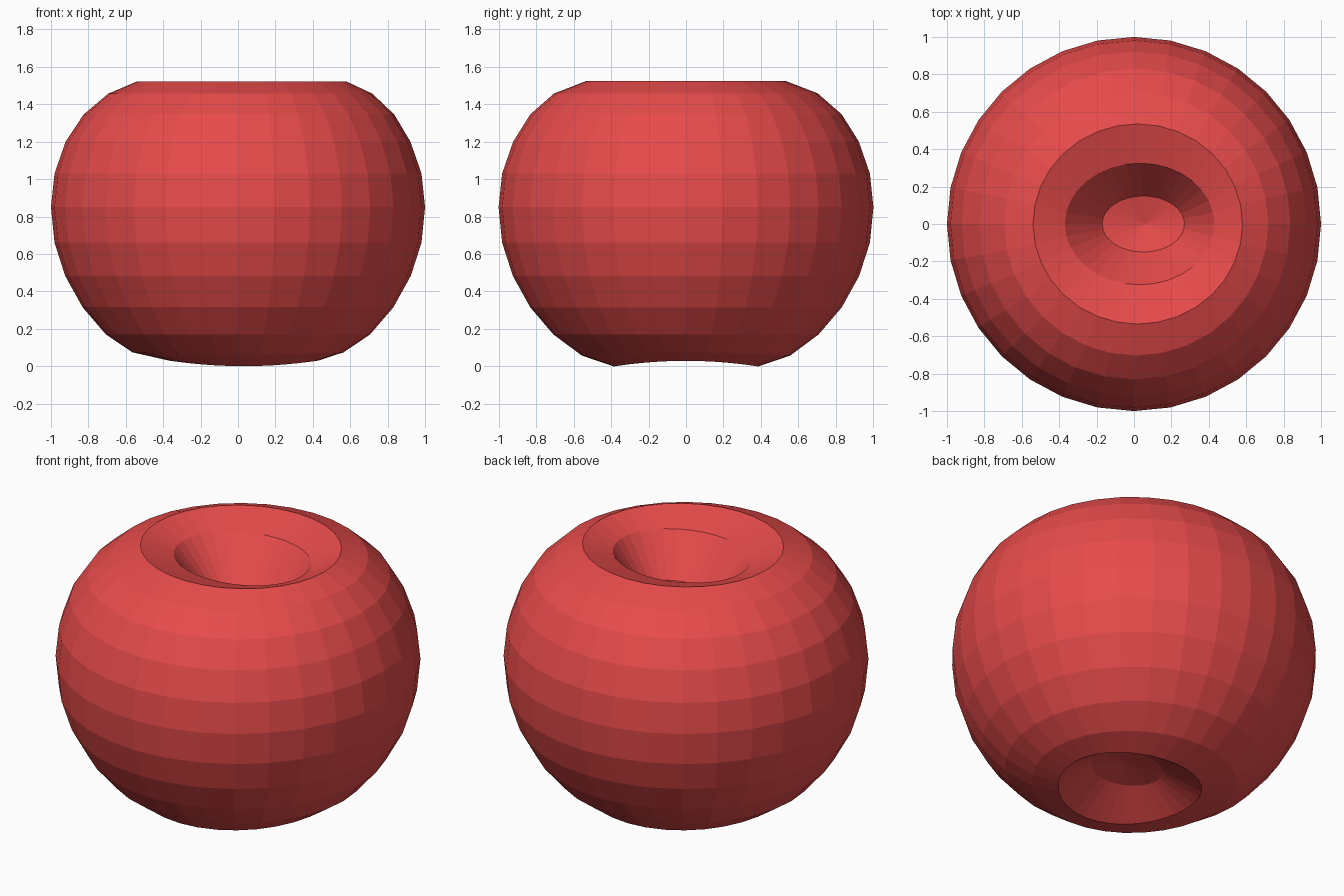
import bpy, bmesh
from math import sin, cos, pi

if "Cube" in bpy.data.objects:
    bpy.data.objects.remove(bpy.data.objects["Cube"])

SEG = 32
# each ring: centre x, radius x, radius y, height, saddle height
RINGS = [
    # bottom dimple
    (0.05, 0.21, 0.17, 0.13, 0.0),
    (0.03, 0.40, 0.385, 0.015, 0.015),
    # outer body
    (0.0, 0.565, 0.556, 0.066, 0.008),
    (0.0, 0.707, 0.707, 0.17, 0.0),
    (0.0, 0.831, 0.831, 0.315, 0.0),
    (0.0, 0.924, 0.924, 0.483, 0.0),
    (0.0, 0.981, 0.981, 0.66, 0.0),
    (0.0, 1.0, 1.0, 0.85, 0.0),
    (0.0, 0.981, 0.981, 1.03, 0.0),
    (0.0, 0.922, 0.922, 1.20, 0.0),
    (0.005, 0.831, 0.831, 1.345, 0.0),
    (0.012, 0.706, 0.703, 1.457, 0.0),
    (0.02, 0.56, 0.535, 1.522, 0.0),
    # top dimple
    (0.03, 0.40, 0.325, 1.455, 0.0),
    (0.05, 0.22, 0.15, 1.22, 0.0),
]

bm = bmesh.new()
rings = []
for cx, rx, ry, z, s in RINGS:
    ring = []
    for i in range(SEG):
        a = 2 * pi * i / SEG
        ring.append(bm.verts.new((cx + rx * cos(a), ry * sin(a), z + s * cos(2 * a))))
    rings.append(ring)

# walls between neighbouring rings
for lo, hi in zip(rings, rings[1:]):
    for i in range(SEG):
        j = (i + 1) % SEG
        bm.faces.new((lo[i], lo[j], hi[j], hi[i]))

# fans closing both dimples
bottom = bm.verts.new((0.06, 0, 0.16))
top = bm.verts.new((0.06, 0, 1.18))
for i in range(SEG):
    j = (i + 1) % SEG
    bm.faces.new((bottom, rings[0][j], rings[0][i]))
    bm.faces.new((top, rings[-1][i], rings[-1][j]))
bmesh.ops.recalc_face_normals(bm, faces=bm.faces)

mesh = bpy.data.meshes.new("fruit_body")
bm.to_mesh(mesh)
bm.free()
body = bpy.data.objects.new("fruit_body", mesh)
bpy.context.collection.objects.link(body)

red = bpy.data.materials.new("red_skin")
red.diffuse_color = (0.8, 0.07, 0.07, 1)
red.use_nodes = True
red.node_tree.nodes["Principled BSDF"].inputs["Base Color"].default_value = red.diffuse_color
mesh.materials.append(red)
